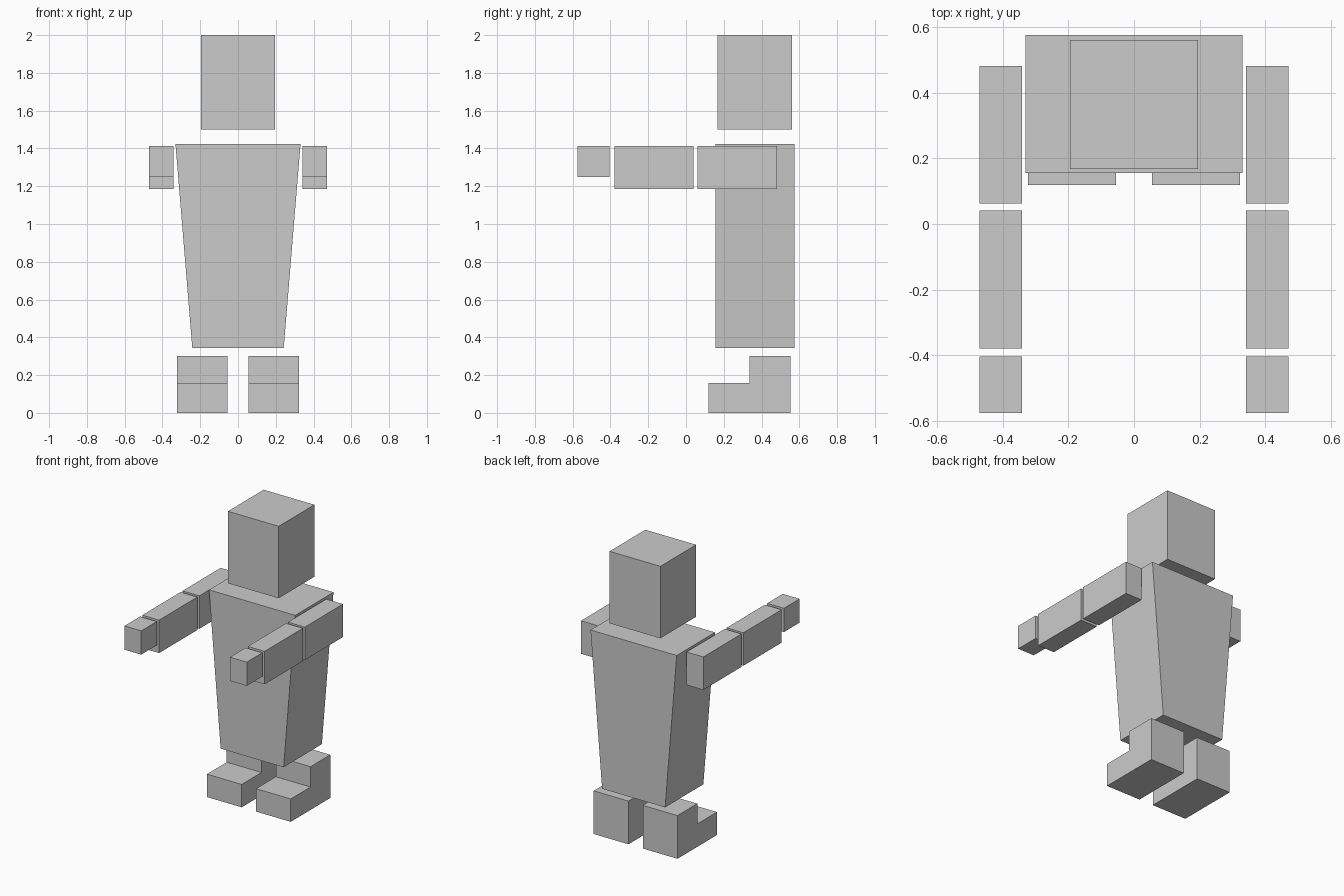
import bpy, bmesh

if "Cube" in bpy.data.objects:
    bpy.data.objects.remove(bpy.data.objects["Cube"])


def make(name, bm):
    bmesh.ops.recalc_face_normals(bm, faces=bm.faces)
    mesh = bpy.data.meshes.new(name)
    bm.to_mesh(mesh)
    bm.free()
    obj = bpy.data.objects.new(name, mesh)
    bpy.context.collection.objects.link(obj)
    return obj


def box(name, x, y, z, bottom_scale=1.0):
    """Box from (min, max) ranges; bottom_scale narrows the base in x."""
    bm = bmesh.new()
    bmesh.ops.create_cube(bm, size=1)
    for v in bm.verts:
        low = v.co.z < 0
        v.co = [r[0] + (c + 0.5) * (r[1] - r[0]) for r, c in zip((x, y, z), v.co)]
        if low:
            v.co.x *= bottom_scale
    return make(name, bm)


def side_extrusion(name, profile, x0, x1):
    """Extrude a (y, z) profile along x."""
    bm = bmesh.new()
    face = bm.faces.new([bm.verts.new((x0, y, z)) for y, z in profile])
    new = bmesh.ops.extrude_face_region(bm, geom=[face])["geom"]
    bmesh.ops.translate(bm, vec=(x1 - x0, 0, 0),
                        verts=[g for g in new if isinstance(g, bmesh.types.BMVert)])
    return make(name, bm)


# Head and tapered torso
box("head", (-0.195, 0.195), (0.168, 0.56), (1.5, 2.0))
box("torso", (-0.331, 0.331), (0.155, 0.575), (0.344, 1.423), bottom_scale=0.731)

# Stepped leg outline: shin block with a forward foot
foot_profile = [(0.119, 0), (0.553, 0), (0.553, 0.3),
                (0.336, 0.3), (0.336, 0.159), (0.119, 0.159)]

for side, s in (("left", 1), ("right", -1)):
    # Arm segments reaching forward
    arm_x = sorted((s * 0.341, s * 0.47))
    box(side + "_upper_arm", arm_x, (0.062, 0.481), (1.185, 1.414))
    box(side + "_forearm", arm_x, (-0.379, 0.041), (1.185, 1.414))
    box(side + "_hand", arm_x, (-0.575, -0.404), (1.249, 1.414))
    # Leg
    side_extrusion(side + "_leg", foot_profile, s * 0.055, s * 0.322)
